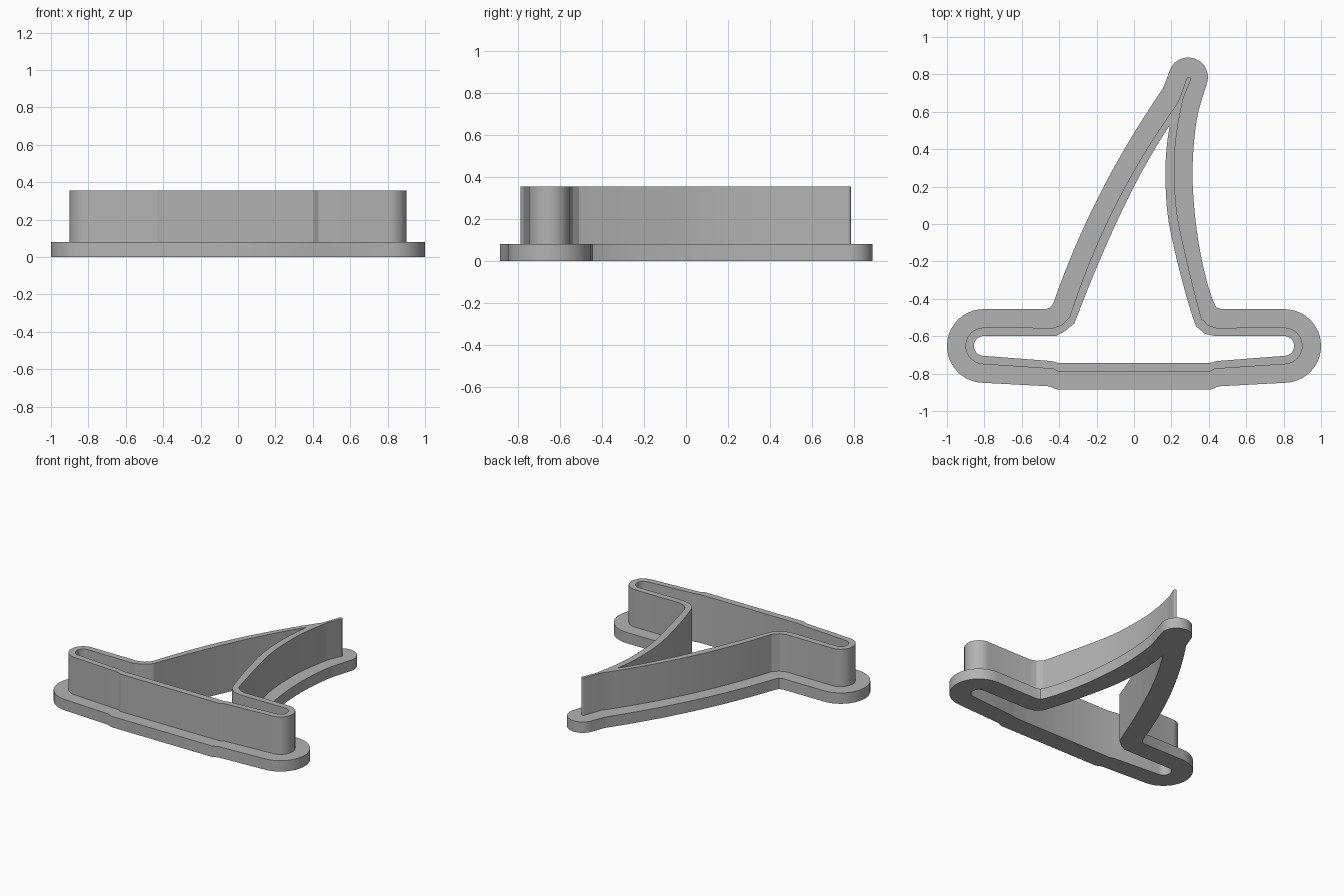
import bpy, bmesh, math
from mathutils import Vector

if "Cube" in bpy.data.objects:
    bpy.data.objects.remove(bpy.data.objects["Cube"], do_unlink=True)

BASE_TOP, WALL_TOP = 0.08, 0.355

grey = bpy.data.materials.new("plain grey")
grey.use_nodes = True
colour = (0.45, 0.45, 0.45, 1)
grey.diffuse_color = colour
grey.node_tree.nodes["Principled BSDF"].inputs["Base Color"].default_value = colour


def smooth(points, steps=7):
    """Smooth curve through the points, with curved ends."""
    p = [Vector(q) for q in points]
    p = [3 * p[0] - 3 * p[1] + p[2]] + p + [3 * p[-1] - 3 * p[-2] + p[-3]]
    out = []
    for a, b, c, d in zip(p, p[1:], p[2:], p[3:]):
        for i in range(steps):
            t = i / steps
            out.append(b + (c - a) * t / 2 + (a * 2 - b * 5 + c * 4 - d) * t**2 / 2
                       + (b * 3 - a - c * 3 + d) * t**3 / 2)
    return out + [p[-2]]


def arc(x, y, r, start, end, n=20):
    angles = [math.radians(start + (end - start) * i / n) for i in range(n + 1)]
    return [Vector((x + r * math.cos(a), y + r * math.sin(a))) for a in angles]


def brim(r, steps):
    """Rounded brim: right end, stepped underside, left end."""
    right = arc(0.803, -0.652, r, 90, -86) + [Vector(s) for s in steps]
    return right + [Vector((-p.x, p.y)) for p in reversed(right)]


def outline(r, steps, left, tip, right):
    points = brim(r, steps) + [Vector(p) for p in left[:-3]] + smooth(left[-3:])
    return points + tip + smooth(right[:-2]) + [Vector(p) for p in right[-2:]]


# Outlines run clockwise from the right end of the brim
flange_edge = outline(
    0.197, [(0.45, -0.868), (0.41, -0.886)],
    [(-0.47, -0.455), (-0.445, -0.445), (-0.43, -0.42), (-0.18, 0.165), (0.155, 0.725)],
    arc(0.29, 0.785, 0.105, 158, -22),
    [(0.355, 0.64), (0.325, 0.48), (0.313, 0.24), (0.335, -0.03), (0.38, -0.27),
     (0.432, -0.43), (0.44, -0.445), (0.465, -0.455)])
wall_edge = outline(
    0.098, [(0.43, -0.775), (0.405, -0.79)],
    [(-0.43, -0.555), (-0.385, -0.54), (-0.345, -0.5), (-0.1, 0.1), (0.235, 0.65)],
    arc(0.293, 0.774, 0.012, 158, -22, 6),
    [(0.265, 0.677), (0.228, 0.48), (0.217, 0.32), (0.227, 0.08), (0.275, -0.163),
     (0.345, -0.447), (0.367, -0.51), (0.395, -0.54), (0.44, -0.555)])
opening = outline(
    0.053, [(0.44, -0.733), (0.41, -0.742)],
    [(-0.42, -0.6), (-0.368, -0.572), (-0.318, -0.53), (-0.06, 0.08), (0.19, 0.526)], [],
    [(0.187, 0.5), (0.172, 0.38), (0.168, 0.24), (0.18, 0.05), (0.217, -0.14),
     (0.27, -0.35), (0.313, -0.495), (0.335, -0.55), (0.38, -0.588), (0.44, -0.6)])


def ring(name, outer, inner, bottom, top):
    """Solid band between two outlines."""
    bm = bmesh.new()
    for loop in (outer, inner):
        verts = [bm.verts.new((p.x, p.y, bottom)) for p in loop]
        for a, b in zip(verts, verts[1:] + verts[:1]):
            bm.edges.new((a, b))
    bmesh.ops.remove_doubles(bm, verts=bm.verts, dist=0.0005)
    bmesh.ops.triangle_fill(bm, use_beauty=True, edges=bm.edges[:], normal=(0, 0, 1))
    raised = bmesh.ops.extrude_face_region(bm, geom=bm.faces[:], use_keep_orig=True)
    lifted = [g for g in raised["geom"] if isinstance(g, bmesh.types.BMVert)]
    bmesh.ops.translate(bm, verts=lifted, vec=(0, 0, top - bottom))
    bmesh.ops.recalc_face_normals(bm, faces=bm.faces[:])
    mesh = bpy.data.meshes.new(name)
    bm.to_mesh(mesh)
    bm.free()
    mesh.materials.append(grey)
    obj = bpy.data.objects.new(name, mesh)
    bpy.context.collection.objects.link(obj)
    bpy.ops.object.select_all(action="DESELECT")
    obj.select_set(True)
    bpy.context.view_layer.objects.active = obj
    bpy.ops.object.shade_smooth_by_angle(angle=math.radians(25))


# Wide flange at the bottom, thin cutting wall standing on it
ring("base_flange", flange_edge, opening, 0, BASE_TOP)
ring("cutting_wall", wall_edge, opening, BASE_TOP, WALL_TOP)
